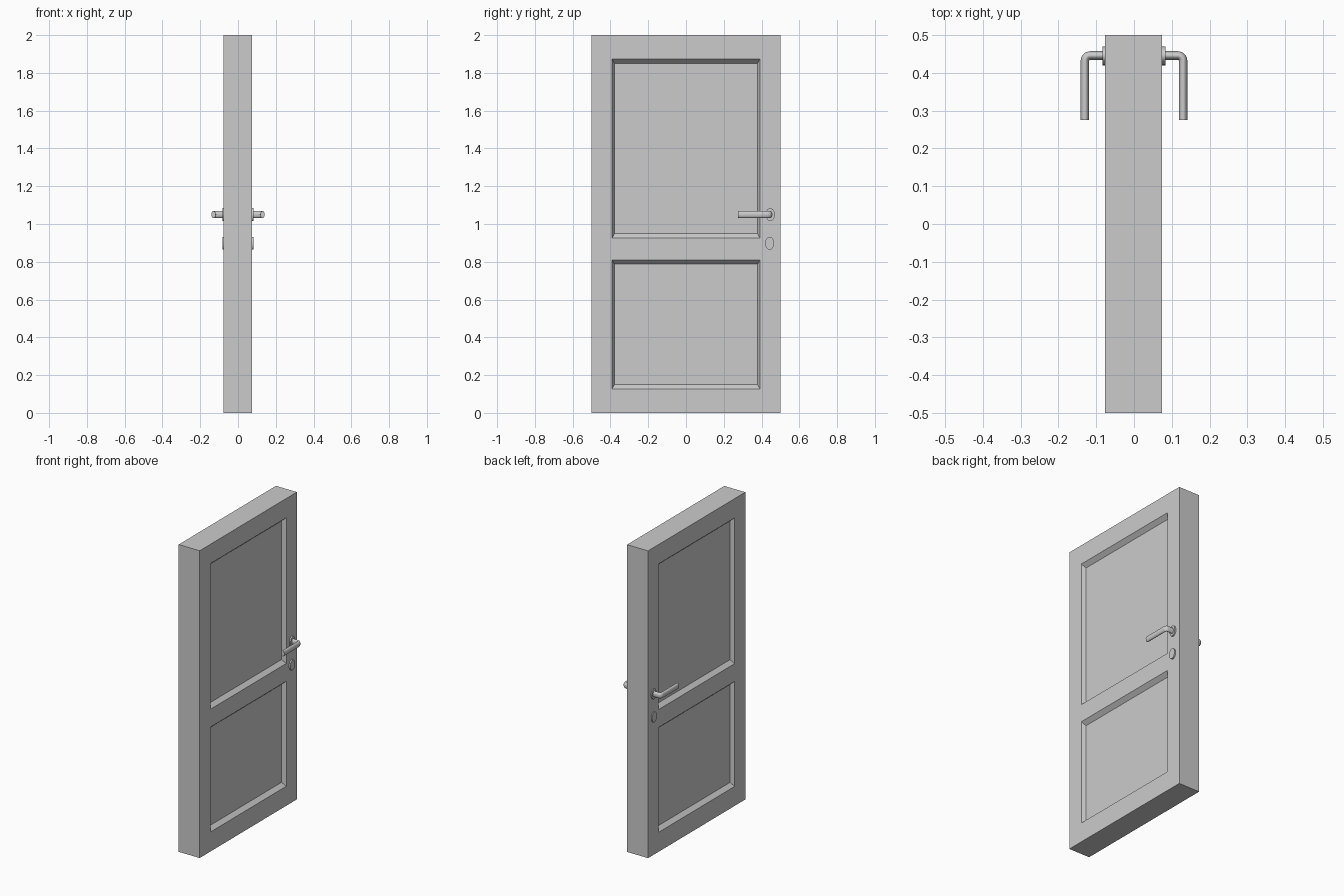
import bpy, bmesh, math
from mathutils import Vector, Matrix

if "Cube" in bpy.data.objects:
    bpy.data.objects.remove(bpy.data.objects["Cube"])

X0, X1 = -0.077, 0.074            # slab faces
PANEL_Y = 0.391
PANELS = [(0.127, 0.81), (0.926, 1.874)]
DEPTH, BEV_Y, BEV_Z = 0.026, 0.012, 0.023
HY, HZ = 0.446, 1.05              # handle axis


def new_object(name, bm):
    bmesh.ops.recalc_face_normals(bm, faces=bm.faces)
    mesh = bpy.data.meshes.new(name)
    bm.to_mesh(mesh)
    bm.free()
    ob = bpy.data.objects.new(name, mesh)
    bpy.context.collection.objects.link(ob)
    return ob


def smooth(ob):
    bpy.ops.object.select_all(action='DESELECT')
    ob.select_set(True)
    bpy.context.view_layer.objects.active = ob
    bpy.ops.object.shade_smooth_by_angle(angle=math.radians(35))


# Door slab with sunken, sloped panels on both faces
bm = bmesh.new()
bmesh.ops.create_cube(bm, size=1, matrix=Matrix.Translation(((X0 + X1) / 2, 0, 1))
                      @ Matrix.Diagonal((X1 - X0, 1, 2, 1)))
cuts = [((0, s * PANEL_Y, 0), (0, 1, 0)) for s in (-1, 1)]
cuts += [((0, 0, z), (0, 0, 1)) for p in PANELS for z in p]
for co, no in cuts:
    bmesh.ops.bisect_plane(bm, geom=bm.verts[:] + bm.edges[:] + bm.faces[:],
                           plane_co=co, plane_no=no)
bm.normal_update()
faces = []
for f in bm.faces:
    c = f.calc_center_median()
    if abs(f.normal.x) > 0.9 and abs(c.y) < PANEL_Y and any(a < c.z < b for a, b in PANELS):
        faces.append(f)
for f in faces:
    c, side = f.calc_center_median(), math.copysign(1, f.normal.x)
    inner = bmesh.ops.extrude_discrete_faces(bm, faces=[f])['faces'][0]
    for v in inner.verts:
        v.co += Vector((-side * DEPTH,
                        -math.copysign(BEV_Y, v.co.y - c.y),
                        -math.copysign(BEV_Z, v.co.z - c.z)))
new_object("door_slab", bm)


# Oval plate lying against a door face
def plate(name, side, z):
    bm = bmesh.new()
    m = (Matrix.Translation((side * 0.0755, HY - (0.003 if z < 1 else 0), z))
         @ Matrix.Diagonal((1, 0.0238, 0.034, 1)) @ Matrix.Rotation(math.pi / 2, 4, 'Y'))
    bmesh.ops.create_cone(bm, cap_ends=True, segments=32, radius1=1, radius2=1,
                          depth=0.0155, matrix=m)
    smooth(new_object(name, bm))


# Bent lever: an oval section swept along a path with a rounded elbow
def lever(name, side, n=20):
    xe, r = 0.130, 0.014
    path = [(0.07, HY, 0)]
    for i in range(7):
        a = math.pi / 2 * i / 6
        path.append((xe - r + r * math.sin(a), HY - r + r * math.cos(a), a))
    path.append((xe, 0.275, math.pi / 2))
    bm = bmesh.new()
    rings = []
    for x, y, a in path:
        ring = []
        for k in range(n):
            t = 2 * math.pi * k / n
            u = 0.0113 * math.cos(t)
            ring.append(bm.verts.new((side * (x + u * math.sin(a)), y + u * math.cos(a),
                                      HZ + 0.019 * math.sin(t))))
        rings.append(ring)
    for p, q in zip(rings, rings[1:]):
        for k in range(n):
            bm.faces.new((p[k], p[(k + 1) % n], q[(k + 1) % n], q[k]))
    bm.faces.new(rings[0])
    bm.faces.new(rings[-1])
    smooth(new_object(name, bm))


for side, tag in ((-1, "left"), (1, "right")):
    plate("handle_rosette_" + tag, side, HZ)
    plate("keyhole_plate_" + tag, side, 0.898)
    lever("handle_lever_" + tag, side)
